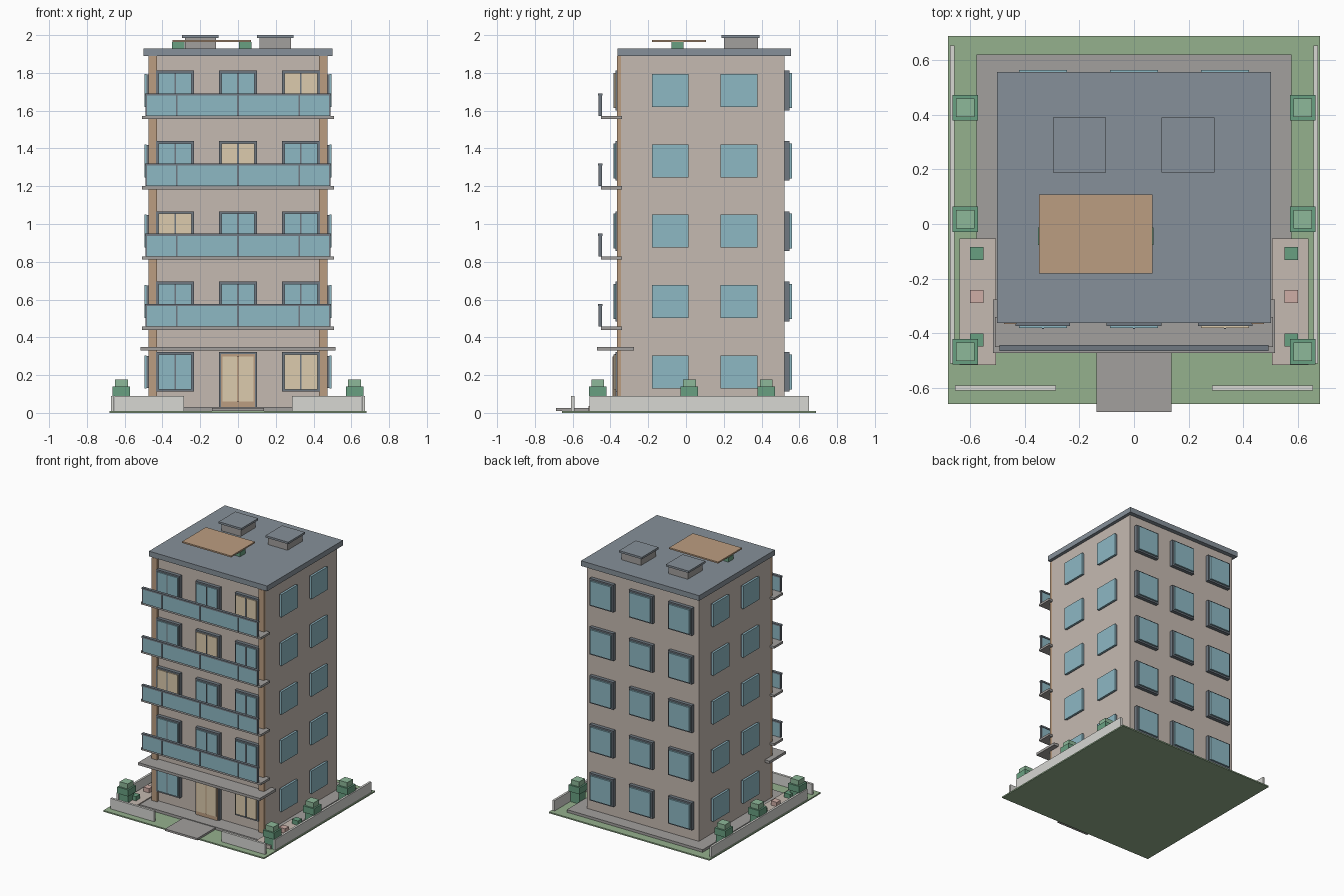
import bpy

if "Cube" in bpy.data.objects:
    bpy.data.objects.remove(bpy.data.objects["Cube"])

def mat(name, r, g, b):
    m = bpy.data.materials.new(name)
    m.diffuse_color = (r, g, b, 1)
    m.use_nodes = True
    m.node_tree.nodes["Principled BSDF"].inputs["Base Color"].default_value = m.diffuse_color
    return m

WALL = mat("wall_beige", 0.56, 0.49, 0.44)
ROOF = mat("slate", 0.24, 0.28, 0.32)
FRAME = mat("frame_grey", 0.16, 0.19, 0.22)
GLASS = mat("glass_blue", 0.27, 0.48, 0.55)
LIT = mat("lit_cream", 0.72, 0.60, 0.42)
TAN = mat("tan_wood", 0.50, 0.34, 0.22)
STONE = mat("stone", 0.36, 0.35, 0.34)
PALE = mat("pale_wall", 0.68, 0.68, 0.65)
LAWN = mat("lawn_green", 0.30, 0.44, 0.27)
LEAF = mat("leaf_dark", 0.14, 0.35, 0.22)
LEAF2 = mat("leaf_light", 0.27, 0.48, 0.32)
PINK = mat("pink_clay", 0.62, 0.42, 0.38)

def box(name, x, y, z, m):
    """Box from (min, max) pairs on each axis."""
    vs = [(a, b, c) for a in x for b in y for c in z]
    fs = [(0, 1, 3, 2), (4, 6, 7, 5), (0, 4, 5, 1), (2, 3, 7, 6), (0, 2, 6, 4), (1, 5, 7, 3)]
    me = bpy.data.meshes.new(name)
    me.from_pydata(vs, [], fs)
    me.materials.append(m)
    ob = bpy.data.objects.new(name, me)
    bpy.context.collection.objects.link(ob)
    return ob

def span(c, w):
    return (c - w / 2, c + w / 2)

def pair(name, x, y, z, m):
    """The same box on the left and right sides."""
    box(name + "_right", x, y, z, m)
    box(name + "_left", (-x[1], -x[0]), y, z, m)

# site
box("lawn", (-0.68, 0.68), (-0.657, 0.687), (0, 0.01), LAWN)
box("entrance_path", (-0.137, 0.137), (-0.687, -0.46), (0.01, 0.025), STONE)
box("plinth", (-0.575, 0.575), (-0.47, 0.62), (0.01, 0.03), STONE)
pair("front_garden_wall", (0.285, 0.655), (-0.608, -0.59), (0.01, 0.09), PALE)
pair("side_garden_wall", (0.656, 0.672), (-0.51, 0.652), (0.01, 0.09), PALE)
pair("side_terrace", (0.505, 0.637), (-0.515, -0.053), (0.01, 0.037), WALL)
for y, m, n in ((-0.108, LEAF, "low_shrub_a"), (-0.265, PINK, "clay_seat"), (-0.424, LEAF, "low_shrub_b")):
    pair(n, span(0.575, 0.049), span(y, 0.048), (0.037, 0.07), m)
for i, y in enumerate((-0.467, 0.018, 0.425)):
    pair(f"hedge_base_{i}", span(0.617, 0.075), span(y, 0.075), (0.01, 0.09), LEAF)
    pair(f"hedge_middle_{i}", span(0.617, 0.093), span(y, 0.093), (0.09, 0.14), LEAF)
    pair(f"hedge_top_{i}", span(0.617, 0.068), span(y, 0.068), (0.14, 0.178), LEAF2)

# main block and roof
box("main_block", (-0.475, 0.475), (-0.345, 0.522), (0.03, 1.89), WALL)
box("roof_slab", (-0.5, 0.5), (-0.362, 0.555), (1.89, 1.93), ROOF)
pair("corner_pillar", (0.43, 0.475), (-0.365, -0.345), (0.03, 1.89), TAN)

# windows, floor by floor
lit = {(0, 1), (2, -1), (3, 0), (4, 1)}
for f in range(5):
    zc = 0.217 + 0.3725 * f
    for k in (-1, 0, 1):
        xc = 0.333 * k
        box(f"back_frame_{f}_{k}", span(xc, 0.2), (0.522, 0.549), span(zc, 0.21), FRAME)
        box(f"back_glass_{f}_{k}", span(xc, 0.175), (0.549, 0.562), span(zc, 0.185), GLASS)
        if f == 0 and k == 0:
            continue
        box(f"front_frame_{f}_{k}", span(xc, 0.2), (-0.372, -0.345), span(zc, 0.21), FRAME)
        box(f"front_glass_{f}_{k}", span(xc, 0.175), (-0.38, -0.372), span(zc, 0.185),
            LIT if (f, k) in lit else GLASS)
        box(f"front_mullion_{f}_{k}", span(xc, 0.008), (-0.384, -0.38), span(zc, 0.185), FRAME)
    for j, yc in enumerate((-0.083, 0.28)):
        pair(f"side_frame_{f}_{j}", (0.475, 0.484), span(yc, 0.19), span(zc, 0.17), FRAME)
        pair(f"side_glass_{f}_{j}", (0.484, 0.496), span(yc, 0.195), span(zc, 0.175), GLASS)

# entrance door and canopy
box("door_frame", (-0.1, 0.1), (-0.372, -0.345), (0.03, 0.322), FRAME)
box("door_surround", (-0.09, 0.09), (-0.378, -0.372), (0.03, 0.312), TAN)
box("door_panel", (-0.082, 0.082), (-0.384, -0.378), (0.06, 0.298), LIT)
box("door_mullion", (-0.004, 0.004), (-0.388, -0.384), (0.06, 0.298), TAN)
box("entrance_canopy", (-0.515, 0.515), (-0.472, -0.275), (0.33, 0.35), STONE)

# balconies
for f in range(4):
    z = 0.44 + 0.3717 * f
    box(f"balcony_slab_{f}", (-0.508, 0.508), (-0.45, -0.34), (z, z + 0.017), STONE)
    box(f"balcony_glass_{f}", (-0.485, 0.485), (-0.46, -0.448), (z + 0.017, z + 0.13), GLASS)
    box(f"balcony_rail_{f}", (-0.492, 0.492), (-0.465, -0.443), (z + 0.125, z + 0.137), FRAME)
    for k in (-0.485, -0.323, 0, 0.323, 0.485):
        box(f"balcony_post_{f}_{k}", span(k, 0.008), (-0.464, -0.446), (z + 0.017, z + 0.13), FRAME)

# rooftop units and sun deck canopy
for i, x in enumerate((-0.199, 0.197)):
    box(f"roof_unit_{i}", span(x, 0.165), (0.2, 0.38), (1.93, 1.985), STONE)
    box(f"roof_unit_cap_{i}", span(x, 0.193), (0.188, 0.39), (1.985, 2.0), ROOF)
for i, x in enumerate((-0.317, 0.038)):
    box(f"roof_planter_{i}", span(x, 0.066), span(-0.045, 0.065), (1.93, 1.964), LEAF)
box("roof_shade", (-0.347, 0.068), (-0.18, 0.107), (1.964, 1.975), TAN)
